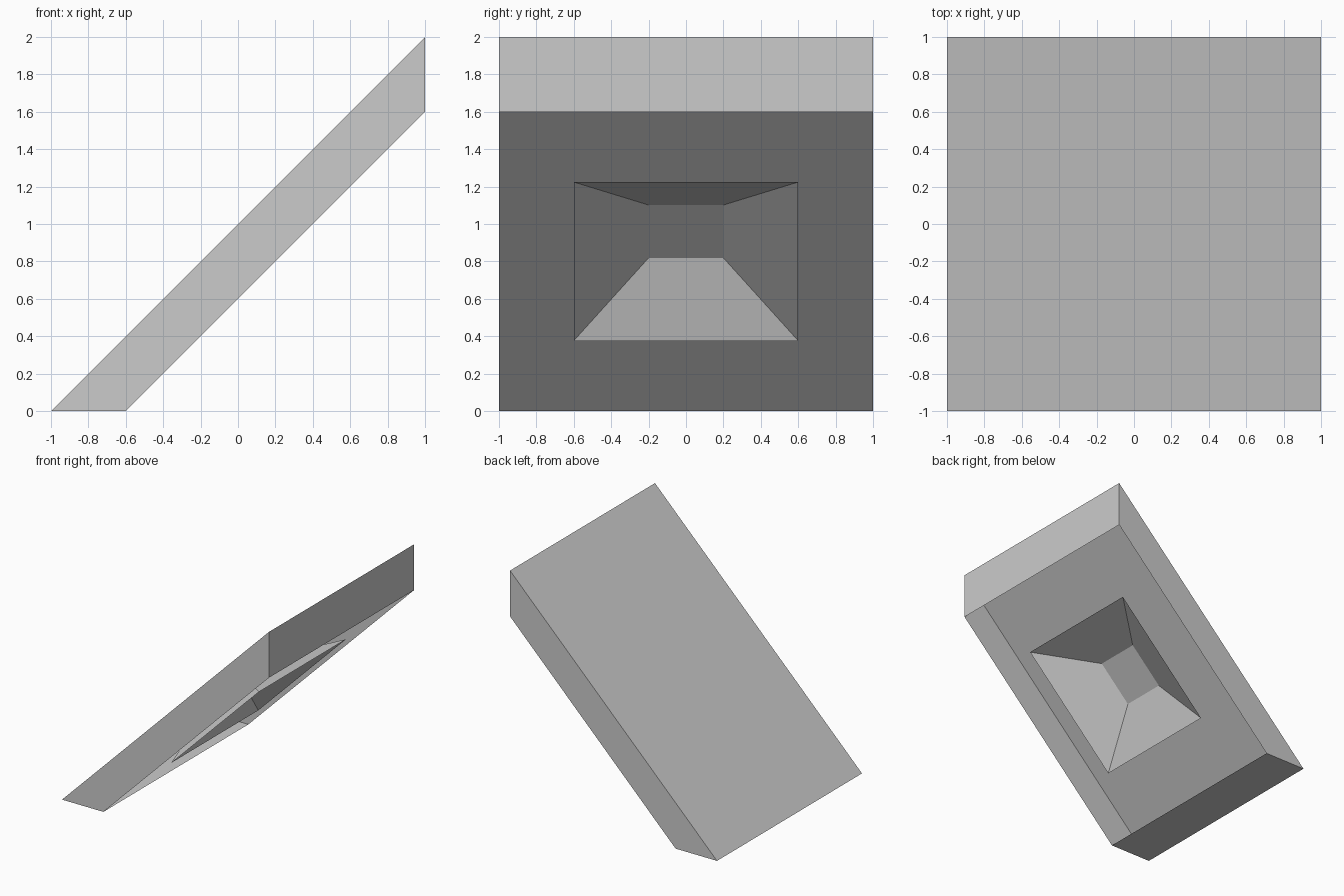
import bpy
import bmesh
from math import pi, sqrt
from mathutils import Matrix, Vector

cube = bpy.data.objects.get("Cube")
if cube:
    bpy.data.objects.remove(cube, do_unlink=True)

grey = bpy.data.materials.new("light grey")
grey.use_nodes = True
colour = (0.6, 0.6, 0.6, 1)
grey.diffuse_color = colour
grey.node_tree.nodes["Principled BSDF"].inputs["Base Color"].default_value = colour


def add_object(name, bm):
    mesh = bpy.data.meshes.new(name)
    bm.to_mesh(mesh)
    bm.free()
    mesh.materials.append(grey)
    obj = bpy.data.objects.new(name, mesh)
    bpy.context.collection.objects.link(obj)
    return obj


# Sloped shell: a slanted profile extruded across y, open on its underside
profile = [(-1, 0), (-0.6, 0), (1, 1.6), (1, 2)]
bm = bmesh.new()
side = bm.faces.new([bm.verts.new((x, -1, z)) for x, z in profile])
extruded = bmesh.ops.extrude_face_region(bm, geom=[side], use_keep_orig=True)
verts = [v for v in extruded["geom"] if isinstance(v, bmesh.types.BMVert)]
bmesh.ops.translate(bm, verts=verts, vec=(0, 2, 0))
bmesh.ops.recalc_face_normals(bm, faces=bm.faces)
down_slope = Vector((1, 0, -1)).normalized()
underside = [f for f in bm.faces if f.normal.dot(down_slope) > 0.99]
bmesh.ops.delete(bm, geom=underside, context="FACES_ONLY")
add_object("sloped_shell", bm)

# Tapered square cup, its open rim level with the shell's open underside
bm = bmesh.new()
bmesh.ops.create_cone(bm, cap_ends=True, segments=4, radius1=0.6 * sqrt(2),
                      radius2=0.2 * sqrt(2), depth=0.16 * sqrt(2),
                      matrix=Matrix.Rotation(pi / 4, 4, "Z"))
rim = [f for f in bm.faces if f.normal.z < -0.99]
bmesh.ops.delete(bm, geom=rim, context="FACES_ONLY")
bmesh.ops.reverse_faces(bm, faces=bm.faces)
bm.transform(Matrix.Translation((0.12, 0, 0.88)) @ Matrix.Rotation(-pi / 4, 4, "Y"))
add_object("tapered_cup", bm)
